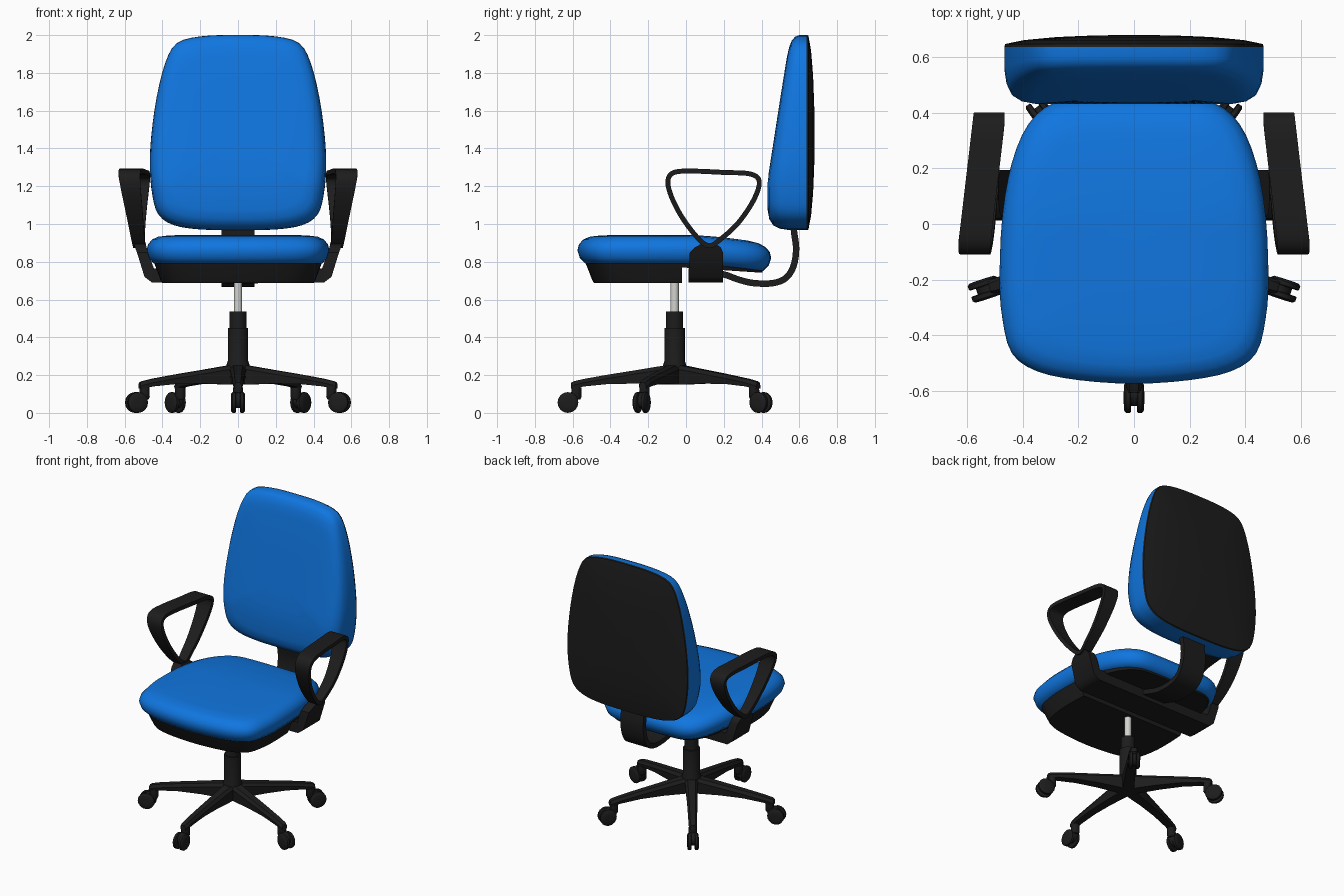
import bpy, bmesh, math
from mathutils import Vector, Matrix

if "Cube" in bpy.data.objects:
    bpy.data.objects.remove(bpy.data.objects["Cube"])


def material(name, color):
    m = bpy.data.materials.new(name)
    m.diffuse_color = (*color, 1)
    m.use_nodes = True
    m.node_tree.nodes["Principled BSDF"].inputs["Base Color"].default_value = m.diffuse_color
    return m


BLUE = material("blue fabric", (0.005, 0.18, 0.74))
BLACK = material("black plastic", (0.012, 0.012, 0.012))
STEEL = material("light steel", (0.65, 0.65, 0.62))


def smooth(ob, angle=40):
    bpy.ops.object.select_all(action='DESELECT')
    ob.select_set(True)
    bpy.context.view_layer.objects.active = ob
    bpy.ops.object.shade_smooth_by_angle(angle=math.radians(angle))


def skin(name, rings, mat, loop=False, angle=40):
    """Join equal-sized rings of points into a surface, capped unless looped."""
    bm = bmesh.new()
    vs = [[bm.verts.new(p) for p in r] for r in rings]
    n = len(vs[0])
    for i in range(len(vs) if loop else len(vs) - 1):
        a, b = vs[i], vs[(i + 1) % len(vs)]
        for j in range(n):
            k = (j + 1) % n
            bm.faces.new((a[j], a[k], b[k], b[j]))
    if not loop:
        bm.faces.new(vs[0])
        bm.faces.new(vs[-1])
    bmesh.ops.recalc_face_normals(bm, faces=bm.faces)
    me = bpy.data.meshes.new(name)
    bm.to_mesh(me)
    bm.free()
    ob = bpy.data.objects.new(name, me)
    bpy.context.collection.objects.link(ob)
    me.materials.append(mat)
    smooth(ob, angle)
    return ob


def spline(pts, closed=False, n=4):
    """Catmull-Rom curve through 2D points."""
    p = [Vector(q) for q in pts]
    m = len(p)
    get = (lambda i: p[i % m]) if closed else (lambda i: p[max(0, min(m - 1, i))])
    out = []
    for i in range(m if closed else m - 1):
        a, b, c, d = (get(i + k) for k in (-1, 0, 1, 2))
        for s in range(n):
            t = s / n
            out.append(0.5 * (2 * b + (c - a) * t + (2 * a - 5 * b + 4 * c - d) * t ** 2
                              + (3 * b - a - 3 * c + d) * t ** 3))
    return out if closed else out + [p[-1]]


def symmetric(half):
    """Closed outline from right-hand points running bottom to top."""
    return spline(half + [(-x, y) for x, y in reversed(half) if x > 0], True, 3)


def strip(path, thick, closed=False):
    """Left and right edges of a band along a 2D path."""
    res = []
    m = len(path)
    for i, p in enumerate(path):
        a = path[(i - 1) % m] if closed else path[max(i - 1, 0)]
        b = path[(i + 1) % m] if closed else path[min(i + 1, m - 1)]
        d = (b - a).normalized()
        nrm = Vector((-d.y, d.x)) * thick / 2
        res.append((p + nrm, p - nrm))
    return res


def box_ring(z, x0, x1, y0, y1):
    return [(x0, y0, z), (x1, y0, z), (x1, y1, z), (x0, y1, z)]


def turned(name, profile, mat, matrix=Matrix(), n=20, angle=40):
    """Turned part from (radius, height) pairs."""
    rings = [[matrix @ Vector((r * math.cos(2 * math.pi * i / n),
                               r * math.sin(2 * math.pi * i / n), z)) for i in range(n)]
             for r, z in profile]
    return skin(name, rings, mat, angle=angle)


# Seat cushion and the pan under it share one outline
SEAT = symmetric([(0, -0.575), (0.2, -0.562), (0.35, -0.53), (0.44, -0.465), (0.474, -0.34),
                  (0.484, -0.2), (0.474, 0.03), (0.44, 0.22), (0.38, 0.36), (0.29, 0.435), (0.15, 0.45),
                  (0, 0.45)])
SEAT_MID = -0.06


def seat_ring(scale, z):
    ring = []
    for p in SEAT:
        y = SEAT_MID + (p.y - SEAT_MID) * scale
        droop = 0.04 * min(1, max(0, y / 0.42)) ** 1.5
        ring.append((p.x * scale, y, z - droop))
    return ring


skin("seat_cushion", [seat_ring(s, z) for s, z in
     [(0.5, 0.79), (0.92, 0.79), (0.975, 0.82), (1, 0.86), (0.985, 0.892), (0.94, 0.918),
      (0.87, 0.933), (0.75, 0.94), (0.5, 0.942), (0.2, 0.943)]], BLUE, angle=60)

pan = skin("seat_pan", [seat_ring(s, z) for s, z in
           [(0.3, 0.688), (0.83, 0.688), (0.845, 0.7), (0.925, 0.805), (0.3, 0.81)]], BLACK)
# Raised rear underside of the pan
cutter = skin("pan_cutter", [[(x, -0.02, 0.5), (x, 0.7, 0.5), (x, 0.7, 0.722), (x, -0.02, 0.77)]
                             for x in (-1, 1)], BLACK)
cutter.hide_render = True
mod = pan.modifiers.new("underside", 'BOOLEAN')
mod.operation = 'DIFFERENCE'
mod.object = cutter
bpy.context.view_layer.objects.active = pan
bpy.ops.object.modifier_apply(modifier=mod.name)
bpy.data.objects.remove(cutter)
smooth(pan)

# Backrest cushion and domed rear shell
BACK = symmetric([(0, 0.968), (0.2, 0.972), (0.34, 0.995), (0.42, 1.05), (0.452, 1.15), (0.466, 1.3),
                  (0.458, 1.47), (0.43, 1.67), (0.385, 1.85), (0.325, 1.955), (0.2, 1.992), (0, 2.0)])
BACK_MID = 1.46


def back_ring(scale, t=None, y=None):
    ring = []
    for p in BACK:
        z = BACK_MID + (p.y - BACK_MID) * scale
        front = 0.43 + 0.155 * max(0, z - 1.22)
        ring.append((p.x * scale, 0.64 - t * (0.64 - front) if y is None else y, z))
    return ring


skin("backrest_cushion", [back_ring(s, t) for s, t in
     [(0.97, 0), (1, 0), (1, 0.45), (0.985, 0.68), (0.95, 0.85), (0.88, 0.95), (0.78, 0.99),
      (0.4, 1), (0.15, 1)]], BLUE, angle=60)
skin("backrest_shell", [back_ring(s, y=y) for s, y in
     [(0.9, 0.63), (1.002, 0.638), (0.995, 0.648), (0.85, 0.662), (0.6, 0.673), (0.3, 0.679),
      (0.1, 0.68)]], BLACK)

# Bent flat bar from under the seat to the backrest
bar = spline([(0.12, 0.74), (0.2, 0.733), (0.28, 0.705), (0.36, 0.687), (0.46, 0.687), (0.53, 0.715),
              (0.57, 0.78), (0.583, 0.87), (0.572, 0.96), (0.565, 1.06)])
skin("back_support", [[(-0.088, *a), (0.088, *a), (0.088, *b), (-0.088, *b)]
                      for a, b in strip(bar, 0.034)], BLACK)

# Crossbar carrying both armrests
skin("armrest_crossbar", [box_ring(z, -0.455, 0.455, 0.012, 0.195) for z in (0.69, 0.765)], BLACK)

# Armrest loops, leaning outward and toed out at the front
LOOP = spline([(0.12, 0.885), (0.05, 0.94), (-0.03, 1.05), (-0.083, 1.16), (-0.095, 1.235), (-0.06, 1.274),
               (0.04, 1.28), (0.2, 1.273), (0.34, 1.265), (0.388, 1.225), (0.36, 1.13), (0.28, 1.01),
               (0.19, 0.925)], True, 4)


def arm_x(y, z):
    """Centre and half width of the armrest."""
    t = min(1, max(0, (z - 0.88) / 0.39))
    return 0.52 + 0.032 * t ** 0.6 - 0.118 * t * (y - 0.12), 0.032 + 0.026 * t


for side, word in ((1, "right"), (-1, "left")):
    rings = []
    for (a, b), c in zip(strip(LOOP, 0.026, True), LOOP):
        x, h = arm_x(c.x, c.y)
        rings.append([(side * (x - h), *a), (side * (x + h), *a),
                      (side * (x + h), *b), (side * (x - h), *b)])
    skin(word + "_armrest_loop", rings, BLACK, loop=True)
    skin(word + "_armrest_bracket", [box_ring(z, side * xa, side * xb, ya, yb) for z, xa, xb, ya, yb in
         [(0.69, 0.42, 0.455, 0.012, 0.195), (0.72, 0.43, 0.495, 0.012, 0.195),
          (0.85, 0.475, 0.535, 0.02, 0.195), (0.875, 0.484, 0.545, 0.045, 0.185),
          (0.897, 0.488, 0.552, 0.085, 0.155)]], BLACK)

# Central column
CY = -0.06
centre = Matrix.Translation((0, CY, 0))
turned("column", [(0.058, 0.15), (0.062, 0.25), (0.054, 0.275), (0.054, 0.45), (0.045, 0.45),
                  (0.045, 0.537)], BLACK, centre)
turned("gas_lift_rod", [(0.022, 0.52), (0.022, 0.7)], STEEL, centre)

# Five legs with twin-wheel casters
for i in range(5):
    spin = centre @ Matrix.Rotation(math.radians(-90 + 72 * i), 4, 'Z')
    tag = "_%d" % (i + 1)
    rings = []
    for r, w, low, high in [(0.0, 0.042, 0.15, 0.255), (0.06, 0.042, 0.15, 0.25), (0.2, 0.036, 0.155, 0.227),
                            (0.35, 0.031, 0.153, 0.203), (0.48, 0.028, 0.14, 0.18),
                            (0.535, 0.026, 0.128, 0.167), (0.548, 0.02, 0.128, 0.16)]:
        rings.append([spin @ Vector((r, y, z)) for y, z in
                      [(-w * 0.85, low), (w * 0.85, low), (w, high - 0.02), (w * 0.6, high),
                       (-w * 0.6, high), (-w, high - 0.02)]])
    skin("base_leg" + tag, rings, BLACK, angle=35)
    turned("caster_stem" + tag, [(0.02, 0.07), (0.028, 0.085), (0.027, 0.135)], BLACK,
           spin @ Matrix.Translation((0.52, 0, 0)), 12)
    axle = spin @ Matrix.Translation((0.565, 0, 0.055)) @ Matrix.Rotation(math.pi / 2, 4, 'X')
    for s, word in ((1, "left"), (-1, "right")):
        turned("caster_wheel_" + word + tag, [(0.05, s * 0.011), (0.055, s * 0.014), (0.055, s * 0.029),
                                              (0.046, s * 0.036), (0.02, s * 0.037)], BLACK, axle, 16)
    # Hood between the wheels
    hood = spin @ Matrix.Translation((0.553, 0, 0.066)) @ Matrix.Rotation(math.pi / 2, 4, 'X')
    turned("caster_hood" + tag, [(0.042, -0.012), (0.042, 0.012)], BLACK, hood, 14)
